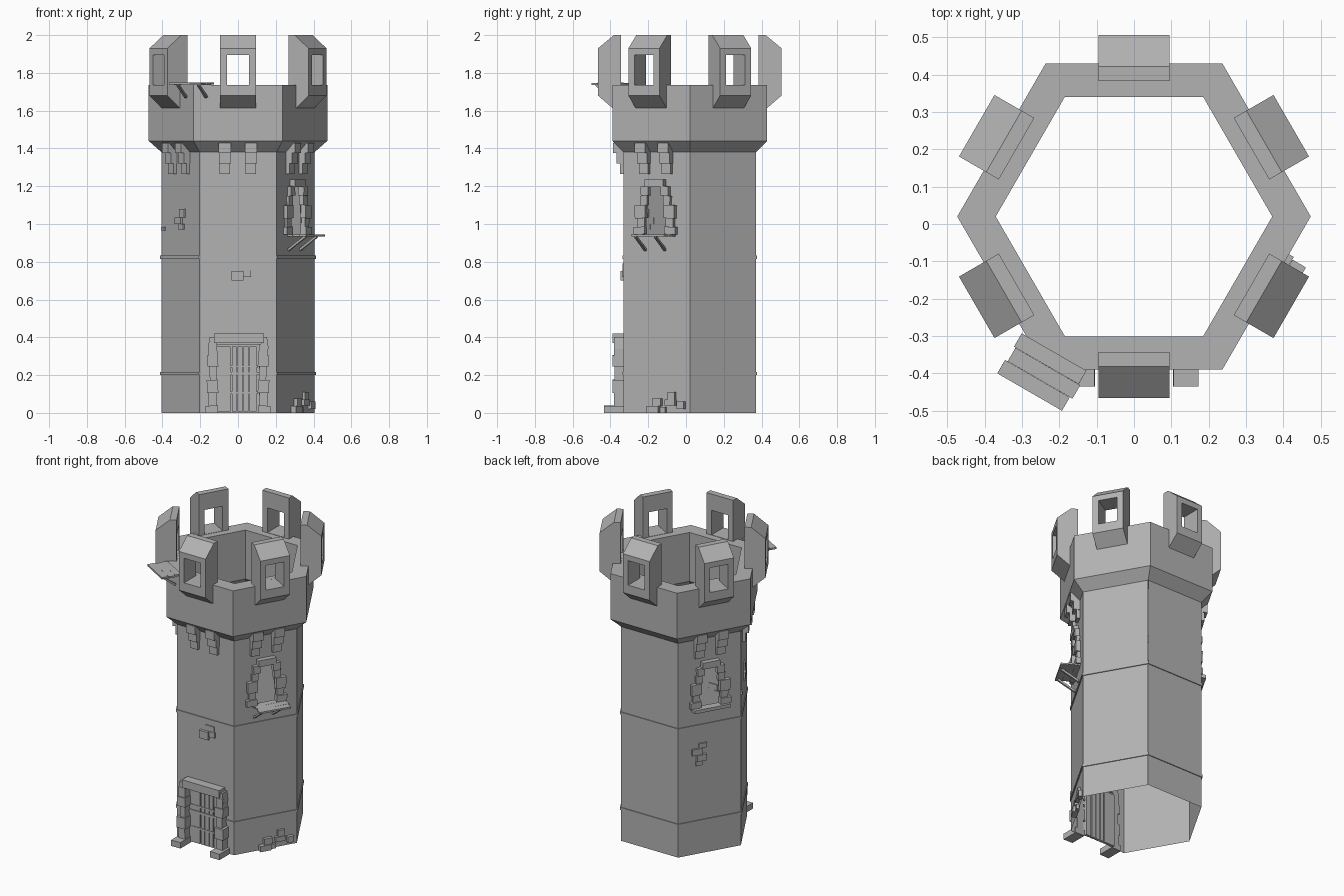
import bpy, bmesh
from math import cos, sin, radians, atan2, hypot
from mathutils import Matrix, Vector

if "Cube" in bpy.data.objects:
    bpy.data.objects.remove(bpy.data.objects["Cube"])

CENTRE_Y = 0.02
R_BODY, APO = 0.405, 0.351
FRONT, RIGHT, BACK_LEFT, FRONT_LEFT = -90, -30, 150, 210

stone = bpy.data.materials.new("dark_stone")
stone.diffuse_color = (0.45, 0.45, 0.45, 1)
stone.use_nodes = True
stone.node_tree.nodes["Principled BSDF"].inputs["Base Color"].default_value = stone.diffuse_color


def frame(angle):
    """Local axes of a wall: x along wall, y outward, z up."""
    a = radians(angle)
    return Matrix(((-sin(a), cos(a), 0, 0), (cos(a), sin(a), 0, CENTRE_Y),
                   (0, 0, 1, 0), (0, 0, 0, 1)))


def finish(name, bm):
    bmesh.ops.recalc_face_normals(bm, faces=bm.faces)
    me = bpy.data.meshes.new(name)
    bm.to_mesh(me)
    bm.free()
    me.materials.append(stone)
    ob = bpy.data.objects.new(name, me)
    bpy.context.collection.objects.link(ob)
    return ob


def add_box(bm, angle, x0, x1, r0, r1, z0, z1, roll=0, pitch=0):
    m = (frame(angle) @ Matrix.Translation(((x0 + x1) / 2, (r0 + r1) / 2, (z0 + z1) / 2))
         @ Matrix.Rotation(radians(roll), 4, 'Y') @ Matrix.Rotation(pitch, 4, 'X')
         @ Matrix.Diagonal((x1 - x0, r1 - r0, z1 - z0, 1)))
    bmesh.ops.create_cube(bm, size=1, matrix=m)


def boxes(name, angle, items):
    bm = bmesh.new()
    for it in items:
        add_box(bm, angle, *it)
    return finish(name, bm)


def hex_shell(name, profile):
    bm = bmesh.new()
    rings = [[bm.verts.new((r * cos(radians(60 * k)), CENTRE_Y + r * sin(radians(60 * k)), z))
              for k in range(6)] for r, z in profile]
    for a, b in zip(rings, rings[1:]):
        for k in range(6):
            j = (k + 1) % 6
            bm.faces.new((a[k], a[j], b[j], b[k]))
    bmesh.ops.remove_doubles(bm, verts=bm.verts, dist=1e-5)
    return finish(name, bm)


# Tower walls: thin shell, with door and window openings
openings = {FRONT: (0.0, 0.36, 0.11, 0.11),
            RIGHT: (0.945, 1.2, 0.068, 0.042),
            BACK_LEFT: (0.945, 1.2, 0.068, 0.042)}
TOP = 1.38
bm = bmesh.new()
for angle in range(-90, 270, 60):
    h = R_BODY / 2
    if angle in openings:
        z0, z1, b, t = openings[angle]
        quads = [((-h, z1), (h, z1), (h, TOP), (-h, TOP)),
                 ((-h, z0), (-b, z0), (-t, z1), (-h, z1)),
                 ((b, z0), (h, z0), (h, z1), (t, z1))]
        if z0 > 0:
            quads.append(((-h, 0), (h, 0), (h, z0), (-h, z0)))
    else:
        quads = [((-h, 0), (h, 0), (h, TOP), (-h, TOP))]
    for q in quads:
        bm.faces.new([bm.verts.new(frame(angle) @ Vector((x, APO, z))) for x, z in q])
bmesh.ops.remove_doubles(bm, verts=bm.verts, dist=1e-4)
finish("tower_walls", bm)

# Flared crown and the two string courses
hex_shell("crown", [(R_BODY, 1.38), (0.473, 1.44), (0.473, 1.735),
                    (0.37, 1.735), (0.37, 1.42), (R_BODY, 1.38)])
for name, z in (("lower_band", 0.2), ("upper_band", 0.815)):
    hex_shell(name, [(0.406, z), (0.412, z), (0.412, z + 0.017), (0.406, z + 0.017)])

# Merlons: extruded side profile with a square hole
profile = [(0.363, 1.70), (0.363, 2.0), (0.402, 2.0), (0.486, 1.93), (0.486, 1.68), (0.405, 1.61)]
for i, angle in enumerate(range(-90, 270, 60)):
    bm = bmesh.new()
    ends = [[bm.verts.new(frame(angle) @ Vector((x, r, z))) for r, z in profile]
            for x in (-0.095, 0.095)]
    bm.faces.new(ends[0])
    bm.faces.new(ends[1][::-1])
    for k in range(len(profile)):
        j = (k + 1) % len(profile)
        bm.faces.new((ends[0][k], ends[0][j], ends[1][j], ends[1][k]))
    merlon = finish(f"merlon_{i + 1}", bm)
    cutter = boxes("merlon_cutter", angle, [(-0.058, 0.058, 0.3, 0.6, 1.737, 1.895)])
    cutter.hide_render = True
    mod = merlon.modifiers.new("hole", 'BOOLEAN')
    mod.operation, mod.solver, mod.object = 'DIFFERENCE', 'EXACT', cutter
    bpy.context.view_layer.objects.active = merlon
    bpy.ops.object.modifier_apply(modifier=mod.name)
    bpy.data.objects.remove(cutter)

# Stepped corbels under the crown
for name, angle in (("front", FRONT), ("right", RIGHT), ("back_left", BACK_LEFT), ("front_left", FRONT_LEFT)):
    items = []
    for c in (-0.07, 0.068):
        items += [(c - 0.032, c + 0.032, 0.345, 0.406, 1.375, 1.43),
                  (c - 0.030, c + 0.032, 0.345, 0.388, 1.32, 1.375),
                  (c - 0.028, c + 0.028, 0.345, 0.370, 1.265, 1.32)]
    boxes(f"{name}_corbels", angle, items)

# Window surrounds: stacked stones closing towards the lintel
stones = [(0.062, 0.128, 0.945, 0.985, 0.376), (0.066, 0.112, 0.985, 1.03, 0.368),
          (0.058, 0.122, 1.03, 1.10, 0.376), (0.05, 0.092, 1.10, 1.15, 0.368),
          (0.04, 0.085, 1.15, 1.20, 0.376)]
for name, angle in (("right", RIGHT), ("back_left", BACK_LEFT)):
    items = [(-0.056, 0.056, 0.345, 0.382, 1.195, 1.236)]
    for s in (-1, 1):
        for a, b, z0, z1, r in stones:
            x0, x1 = sorted((s * a, s * b))
            items.append((x0, x1, 0.345, r + 0.003 * s, z0, z1, 2 * s))
    boxes(f"{name}_window_stones", angle, items)
boxes("back_left_window_sill", BACK_LEFT, [(-0.115, 0.115, 0.345, 0.395, 0.925, 0.946)])


# Wooden ledges: three planks on two slanted struts
def ledge(name, angle, r0, z, offset, strut_x, run, drop):
    items = []
    for i, slide in enumerate((0.0, 0.005, -0.003)):
        r = r0 + i * 0.042
        items.append((offset - 0.1 + slide, offset + 0.1 + slide, r, r + 0.0415, z, z + 0.011, 0.5 * (i - 1)))
    boxes(f"{name}_ledge", angle, items)
    length, rc = hypot(run, drop), r0 + 0.112 - run / 2
    boxes(f"{name}_ledge_struts", angle,
          [(x - 0.007, x + 0.007, rc - length / 2, rc + length / 2, z - drop / 2 - 0.006,
            z - drop / 2 + 0.006, 0, atan2(drop, run)) for x in strut_x])


ledge("window", RIGHT, 0.341, 0.934, 0.015, (-0.07, 0.05), 0.11, 0.075)
ledge("crown", 240, 0.421, 1.737, -0.004, (-0.06, 0.065), 0.085, 0.065)

# Door frame: foot stones, jambs, lintel
items = [(-0.128, 0.138, 0.345, 0.408, 0.37, 0.42),
         (-0.155, -0.115, 0.345, 0.40, 0.335, 0.40, 8), (0.122, 0.158, 0.345, 0.40, 0.335, 0.40, -8)]
for s in (-1, 1):
    for a, b, z0, z1, r in [(0.105, 0.172, 0, 0.038, 0.455), (0.112, 0.158, 0.038, 0.105, 0.402),
                            (0.105, 0.165, 0.105, 0.175, 0.41), (0.112, 0.15, 0.175, 0.245, 0.398),
                            (0.105, 0.163, 0.245, 0.305, 0.408), (0.11, 0.158, 0.305, 0.365, 0.402)]:
        x0, x1 = sorted((s * a, s * b))
        items.append((x0, x1, 0.345, r, z0, z1, 1.2 * s))
boxes("door_frame", FRONT, items)

# Door planks with narrow gaps and thin cross straps
edges = [-0.115, -0.033, -0.002, 0.03, 0.062, 0.105]
boxes("door_planks", FRONT, [(a, b - 0.006, 0.335, 0.352, 0.008, 0.352) for a, b in zip(edges, edges[1:])])
boxes("door_straps", FRONT, [(-0.112, 0.105, 0.345, 0.355, z, z + 0.012) for z in (0.1, 0.24)])

# Loose brick patches on the walls
boxes("front_bricks", FRONT, [(-0.035, 0.03, 0.345, 0.368, 0.70, 0.75), (0.025, 0.07, 0.345, 0.36, 0.72, 0.755),
                              (0.005, 0.065, 0.345, 0.357, 0.755, 0.79)])
boxes("back_left_bricks", BACK_LEFT, [(-0.115, -0.05, 0.345, 0.364, 0.64, 0.68), (-0.085, -0.025, 0.345, 0.368, 0.60, 0.64),
                                      (-0.07, -0.02, 0.345, 0.36, 0.68, 0.71), (-0.09, -0.05, 0.345, 0.36, 0.57, 0.60)])
boxes("front_left_bricks", FRONT_LEFT, [(-0.04, 0.02, 0.345, 0.364, 1.0, 1.035), (0.0, 0.05, 0.345, 0.36, 1.035, 1.08),
                                        (-0.01, 0.04, 0.345, 0.36, 0.97, 1.0), (-0.19, -0.16, 0.345, 0.36, 0.965, 0.985)])
boxes("base_bricks", RIGHT, [(-0.045, 0.025, 0.345, 0.38, 0, 0.036), (-0.015, 0.035, 0.345, 0.372, 0.036, 0.075),
                             (0.06, 0.12, 0.345, 0.372, 0.04, 0.07), (0.075, 0.118, 0.345, 0.367, 0.07, 0.11),
                             (0.135, 0.175, 0.345, 0.372, 0.02, 0.06), (0.03, 0.06, 0.345, 0.366, 0, 0.03)])
